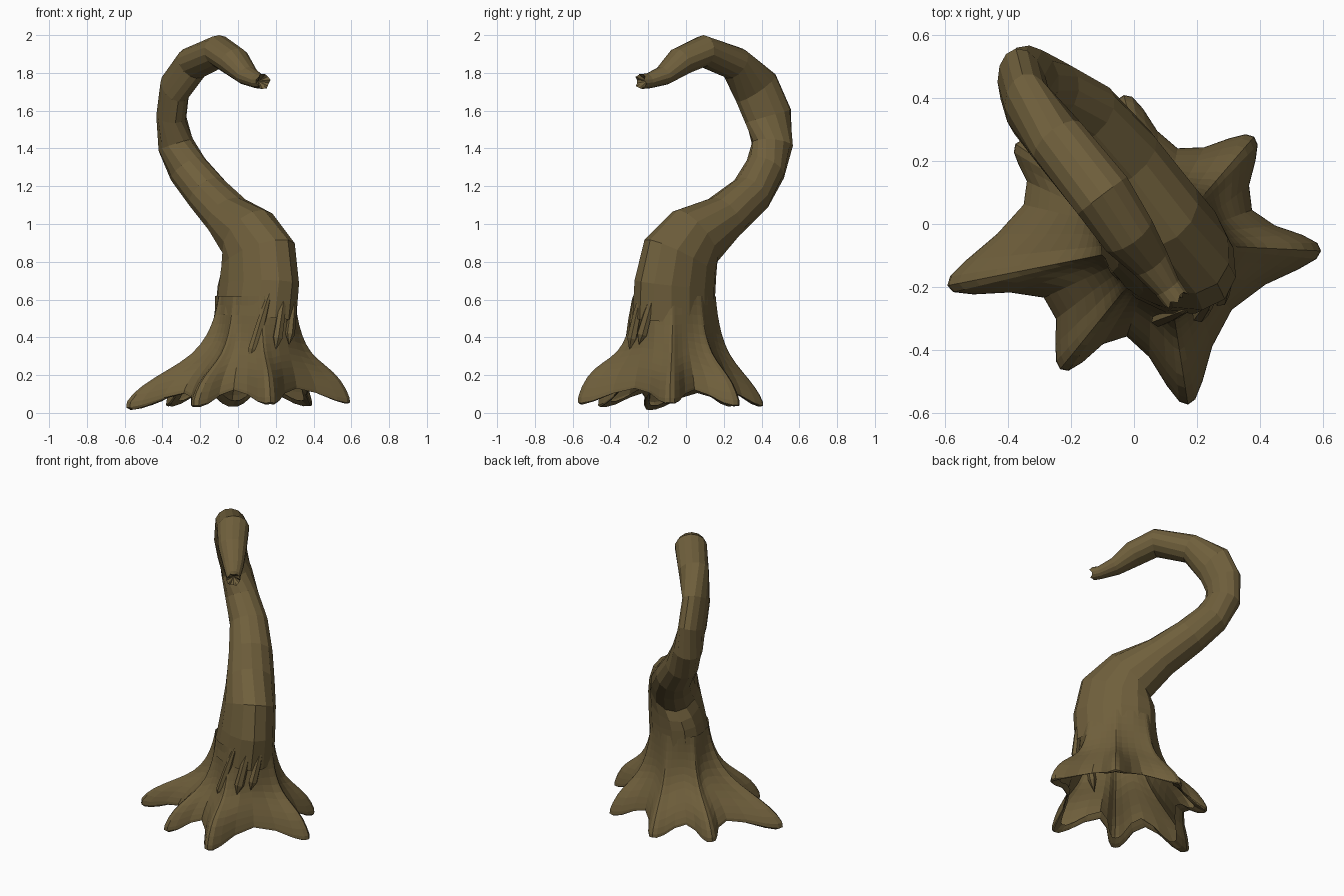
import bpy, bmesh, math
from mathutils import Vector

if "Cube" in bpy.data.objects:
    bpy.data.objects.remove(bpy.data.objects["Cube"])

bark = bpy.data.materials.new("olive_bark")
bark.diffuse_color = (0.16, 0.115, 0.045, 1)
bark.use_nodes = True
bark.node_tree.nodes["Principled BSDF"].inputs["Base Color"].default_value = bark.diffuse_color


def loft(name, rings, cap_start=None, cap_end=None):
    """Skin a list of equal-length rings; caps are centre points."""
    bm = bmesh.new()
    vs = [[bm.verts.new(p) for p in r] for r in rings]
    n = len(rings[0])
    for a, b in zip(vs, vs[1:]):
        for i in range(n):
            j = (i + 1) % n
            bm.faces.new((a[i], a[j], b[j], b[i]))
    for ring, cap in ((vs[0], cap_start), (vs[-1], cap_end)):
        if cap is not None:
            c = bm.verts.new(cap)
            for i in range(n):
                bm.faces.new((ring[i], ring[(i + 1) % n], c))
    bmesh.ops.recalc_face_normals(bm, faces=bm.faces)
    me = bpy.data.meshes.new(name)
    bm.to_mesh(me)
    bm.free()
    me.materials.append(bark)
    ob = bpy.data.objects.new(name, me)
    bpy.context.collection.objects.link(ob)
    return ob


# Trunk: S-curve path, each point x, y, z, in-plane radius, side radius, twist
path = [
    (0.092, -0.068, 0.50, .25, .185, .85), (0.108, -0.058, 0.68, .255, .172, .85),
    (0.105, -0.03, 0.82, .245, .162, .85),
    (0.06, 0.045, 0.93, .185, .152, .75), (-0.045, 0.20, 1.035, .125, .138, .65),
    (-0.16, 0.345, 1.16, .113, .12, .52), (-0.265, 0.42, 1.29, .11, .105, .5),
    (-0.33, 0.457, 1.42, .112, .095, .35), (-0.353, 0.435, 1.57, .128, .078, .15),
    (-0.335, 0.37, 1.72, .128, .078, .15), (-0.24, 0.26, 1.85, .09, .095, .4),
    (-0.10, 0.09, 1.915, .085, .10, .52), (-0.02, -0.03, 1.86, .077, .09, .52),
    (0.05, -0.12, 1.785, .052, .065, .52), (0.105, -0.20, 1.757, .04, .045, .52),
    (0.13, -0.235, 1.755, .04, .043, .52)]
SIDES = 14
pts = [Vector(p[:3]) for p in path]
rings = []
for k, p in enumerate(path):
    t = (pts[min(k + 1, len(pts) - 1)] - pts[max(k - 1, 0)]).normalized()
    u = t.cross(Vector((0.85, p[5], 0))).normalized()
    v = u.cross(t)
    rings.append([pts[k] + u * p[3] * math.cos(a) + v * p[4] * math.sin(a)
                  for a in (2 * math.pi * i / SIDES for i in range(SIDES))])
# hollow broken end
tip, back = pts[-1], (pts[-2] - pts[-1]).normalized()
for i in range(0, SIDES, 3):
    rings[-1][i] = rings[-1][i] - back * 0.015
rings.append([tip + (q - tip) * 0.7 + back * 0.01 for q in rings[-1]])
loft("trunk", rings, cap_end=tip + back * 0.04)

# Flared root skirt: root tips (x, y, z, hump) and the hollows after them, anticlockwise
tips = [(.585, -.085, .05, .05), (.375, .27, .035, .03), (-.03, .40, .035, .0),
        (-.37, .25, .035, .03), (-.59, -.195, .01, .01), (-.23, -.455, .03, .03),
        (.17, -.565, .045, .075)]
valleys = [(.32, .02, .17), (.12, .19, .16), (-.17, .22, .15), (-.29, .08, .15),
           (-.23, -.19, .15), (-.02, -.28, .17), (.27, -.24, .18)]
core = Vector((0.09, -0.06, 0))
# (share of the way out, height) from the trunk down to the rim
root_line = [(0, .62), (.04, .52), (.13, .41), (.30, .31), (.56, .225), (.82, .14), (1, .07)]
side_line = [(-.03, .62), (.0, .52), (.07, .41), (.19, .30), (.48, .21), (.80, .13), (1, .05)]
dip_line = [(0, .62), (-.05, .52), (.0, .43), (.22, .36), (.48, .30), (.78, .22), (1, .13)]

columns = []
for tp, vl in zip(tips, valleys):
    hump = tp[3]
    tp, vl = Vector(tp[:3]), Vector(vl)
    out = Vector((tp.x - core.x, tp.y - core.y, 0)).normalized()
    side = Vector((-out.y, out.x, 0))
    tp += out * .03                      # allow for the smoothing below
    low = tp - out * .04 - Vector((0, 0, .01))
    columns += [(low - side * .05, side_line, hump * .7), (tp, root_line, hump),
                (low + side * .05, side_line, hump * .7), (vl, dip_line, 0)]


def column_point(end, share, z):
    """Point between the oval trunk foot and a rim point."""
    d = Vector((end.x - core.x, end.y - core.y, 0))
    u = d.normalized()
    along, across = (u.x - u.y) / 2 ** .5, (u.x + u.y) / 2 ** .5
    r = 1 / math.hypot(along / .25, across / .185)
    p = core + u * (r + share * (d.length - r))
    p.z = z
    return p


base = []
for k in range(6):
    lift = (0, 0, 0, .2, .7, 1)[k]
    base.append([column_point(e, l[k][0], max(l[k][1] + h * lift, e.z))
                 for e, l, h in columns])
base.append([column_point(e, 1, max(.06, e.z) + h * .4 if l is root_line else max(.03, e.z))
             for e, l, h in columns])
# lip turning under the rim, open hollow inside
base.append([column_point(e, .96, max(0, e.z - .01)) for e, l, h in columns])
base.append([column_point(e, .72, e.z + .035) for e, l, h in columns])
skirt = loft("root_base", base)
skirt.modifiers.new("rounding", 'SUBSURF').levels = 1
skirt.modifiers["rounding"].render_levels = 1

# Bark ridges running down the front of the trunk
ridges = [((.17, -.27, .64), (.06, -.31, .26)), ((.25, -.23, .66), (.20, -.30, .33)),
          ((.30, -.17, .64), (.27, -.25, .36))]
for i, (a, b) in enumerate(ridges):
    a, b = Vector(a), Vector(b)
    d = (b - a).normalized()
    out = Vector((a.x - core.x, a.y - core.y, 0)).normalized()
    s = d.cross(out).normalized()
    o = s.cross(d)
    r = [[a.lerp(b, f) + s * w * math.cos(g) + o * w * .8 * math.sin(g)
          for g in (math.pi * j / 3 for j in range(6))]
         for f, w in ((.1, .014), (.4, .025), (.8, .03))]
    loft("bark_ridge_%d" % (i + 1), r, a, b)
